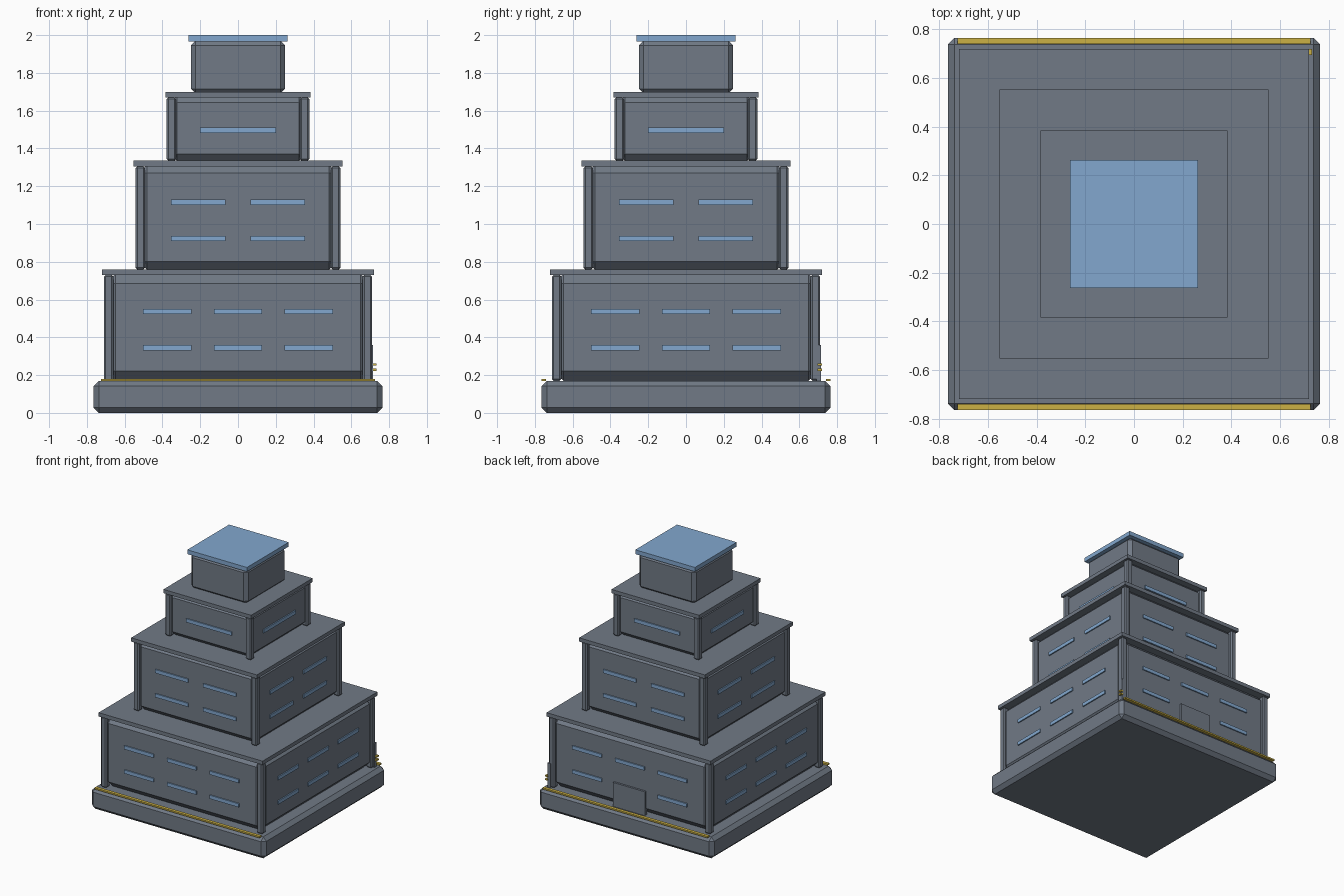
import bpy, bmesh, math
from mathutils import Matrix

if "Cube" in bpy.data.objects:
    bpy.data.objects.remove(bpy.data.objects["Cube"])


def material(name, rgb):
    m = bpy.data.materials.new(name)
    m.diffuse_color = (*rgb, 1)
    m.use_nodes = True
    m.node_tree.nodes["Principled BSDF"].inputs["Base Color"].default_value = m.diffuse_color
    return m


GREY = material("slate_grey", (0.165, 0.195, 0.24))
BLUE = material("window_blue", (0.225, 0.39, 0.62))
YELLOW = material("safety_yellow", (0.60, 0.44, 0.06))


def boxes(name, items, mat, bevel=0.0):
    """One object from boxes given as (x0, x1, y0, y1, z0, z1, turn)."""
    bm = bmesh.new()
    for x0, x1, y0, y1, z0, z1, turn in items:
        mtx = (Matrix.Rotation(turn, 4, 'Z')
               @ Matrix.Translation(((x0 + x1) / 2, (y0 + y1) / 2, (z0 + z1) / 2))
               @ Matrix.Diagonal((x1 - x0, y1 - y0, z1 - z0, 1)))
        bmesh.ops.create_cube(bm, size=1, matrix=mtx)
    if bevel:
        bmesh.ops.bevel(bm, geom=bm.edges[:], offset=bevel, segments=1,
                        affect='EDGES', profile=0.5)
    me = bpy.data.meshes.new(name)
    bm.to_mesh(me)
    bm.free()
    me.materials.append(mat)
    ob = bpy.data.objects.new(name, me)
    bpy.context.collection.objects.link(ob)
    return ob


def block(name, half, z0, z1, mat, bevel=0.0):
    return boxes(name, [(-half, half, -half, half, z0, z1, 0)], mat, bevel)


TURNS = [i * math.pi / 2 for i in range(4)]

# chamfered foundation
block("foundation", 0.765, 0, 0.17, GREY, 0.028)

# tiers: wall half, wall bevel, pillar outer, slab half, z bottom, slab bottom, slab top,
# window centres, window width, window heights
tiers = [
    (0.70, 0.052, 0.71, 0.72, 0.17, 0.73, 0.76, (-0.375, 0, 0.375), 0.256, (0.345, 0.537)),
    (0.525, 0.042, 0.542, 0.552, 0.76, 1.305, 1.335, (-0.21, 0.21), 0.29, (0.923, 1.115)),
    (0.36, 0.036, 0.378, 0.385, 1.335, 1.67, 1.70, (0,), 0.40, (1.497,)),
]
for n, (wall, bev, out, slab, z0, z1, z2, xs, w, zs) in enumerate(tiers, 1):
    block(f"tier_{n}_walls", wall, z0, z1 + 0.008, GREY, bev)
    block(f"tier_{n}_slab", slab, z1, z2, GREY)
    # corner pillars
    boxes(f"tier_{n}_pillars",
          [(out - 0.05, out, out - 0.05, out, z0, z1, t) for t in TURNS], GREY, 0.009)
    # window strips on all four sides
    boxes(f"tier_{n}_windows",
          [(x - w / 2, x + w / 2, -wall - 0.009, -wall + 0.0005, z - 0.014, z + 0.014, t)
           for t in TURNS for x in xs for z in zs], BLUE)

# penthouse and flat roof
block("penthouse", 0.25, 1.69, 1.97, GREY, 0.026)
block("roof_plate", 0.262, 1.966, 2.0, BLUE)

# back door and corner service panel
boxes("back_door", [(-0.14, 0.14, 0.69, 0.716, 0.17, 0.36, 0)], GREY)
boxes("service_panel", [(0.69, 0.716, 0.69, 0.716, 0.17, 0.36, 0)], GREY)
boxes("service_rungs", [(0.71, 0.732, 0.695, 0.72, z - 0.006, z + 0.006, 0)
                        for z in (0.228, 0.256)], YELLOW)

# yellow edge strips, front and back
boxes("edge_strips", [(-0.725, 0.725, -0.765, -0.74, 0.168, 0.18, t)
                      for t in (0, math.pi)], YELLOW)
